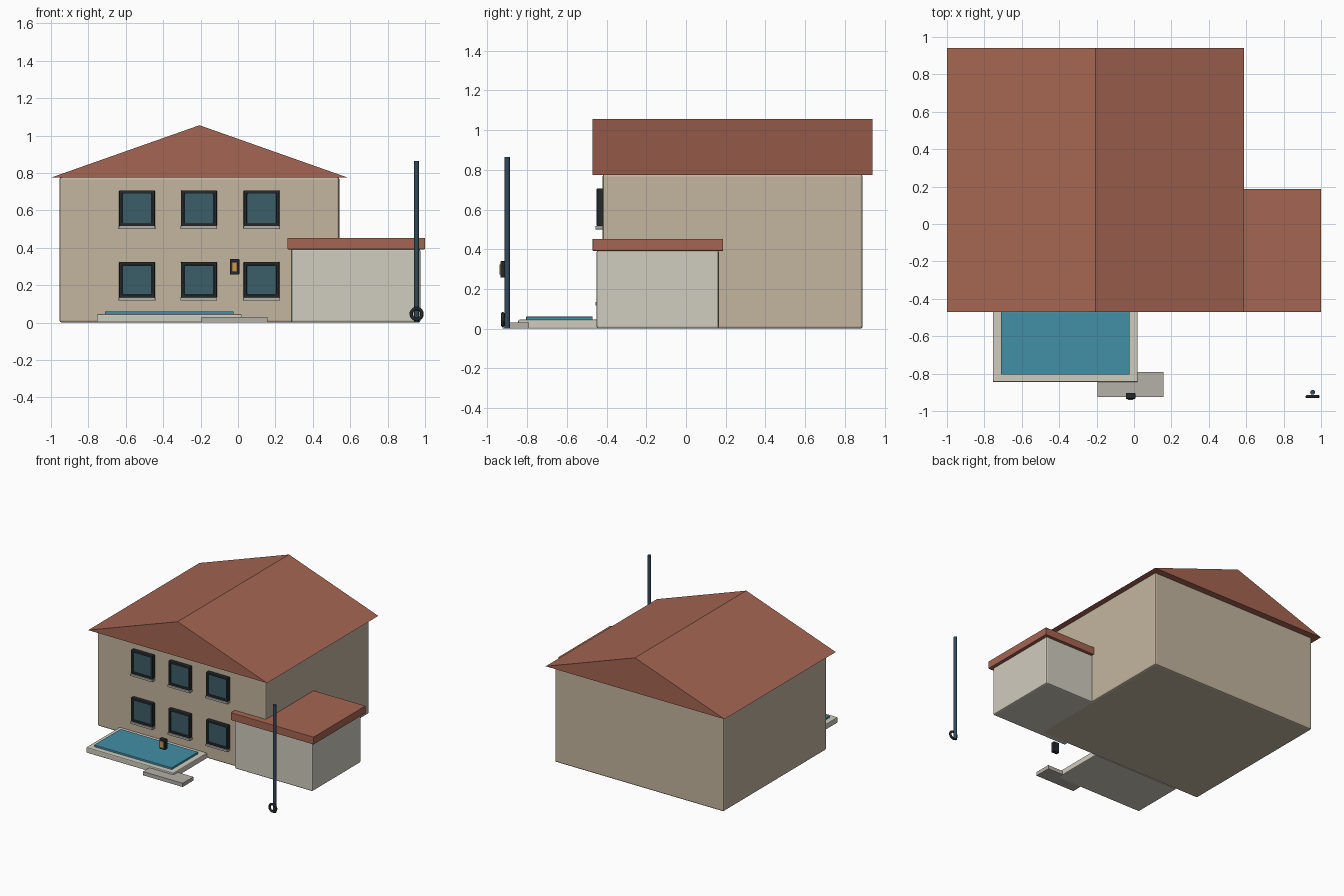
import bpy, bmesh, math
from mathutils import Vector

if "Cube" in bpy.data.objects:
    bpy.data.objects.remove(bpy.data.objects["Cube"])


def material(name, hexcode):
    m = bpy.data.materials.new(name)
    rgb = [int(hexcode[i:i + 2], 16) / 255 for i in (0, 2, 4)]
    lin = [c / 12.92 if c <= 0.04045 else ((c + 0.055) / 1.055) ** 2.4 for c in rgb]
    m.diffuse_color = (*lin, 1)
    m.use_nodes = True
    m.node_tree.nodes["Principled BSDF"].inputs["Base Color"].default_value = m.diffuse_color
    return m


WALL = material("wall_plaster", "C4B59F")
PALE = material("pale_plaster", "D0CCBF")
ROOF = material("roof_tile", "A56552")
DARK = material("dark_frame", "24282C")
GLASS = material("window_glass", "3B5D68")
STONE = material("stone", "B5B1A8")
WATER = material("pool_water", "428FA6")
METAL = material("pole_metal", "34495A")
GOLD = material("lamp_glow", "C79A4E")


def finish(name, bm, mat, bevel=0, segments=2):
    bmesh.ops.recalc_face_normals(bm, faces=bm.faces[:])
    me = bpy.data.meshes.new(name)
    bm.to_mesh(me)
    bm.free()
    ob = bpy.data.objects.new(name, me)
    bpy.context.collection.objects.link(ob)
    me.materials.append(mat)
    if bevel:
        mod = ob.modifiers.new("Bevel", "BEVEL")
        mod.width = bevel
        mod.segments = segments
    return ob


def box(name, x, y, z, mat, bevel=0):
    """Box from (min, max) ranges."""
    bm = bmesh.new()
    bmesh.ops.create_cube(bm, size=1)
    for v in bm.verts:
        v.co = Vector([(r[0] + r[1]) / 2 + c * (r[1] - r[0]) for c, r in zip(v.co, (x, y, z))])
    return finish(name, bm, mat, bevel)


def ring_frame(name, cx, cz, outer, inner, y, mat, bevel):
    """Square picture frame facing -y."""
    bm = bmesh.new()
    signs = [(-1, -1), (1, -1), (1, 1), (-1, 1)]
    loops = [[bm.verts.new((cx + sx * h, yy, cz + sz * h)) for sx, sz in signs]
             for h, yy in ((outer, y[0]), (inner, y[0]), (inner, y[1]), (outer, y[1]))]
    for a in range(4):
        p, q = loops[a], loops[(a + 1) % 4]
        for i in range(4):
            j = (i + 1) % 4
            bm.faces.new((p[i], p[j], q[j], q[i]))
    return finish(name, bm, mat, bevel)


# Main house body and side wing
box("house_walls", (-0.955, 0.542), (-0.42, 0.89), (0, 0.778), WALL, 0.012)
box("wing_walls", (0.285, 0.975), (-0.45, 0.165), (0, 0.395), PALE, 0.01)
box("wing_roof", (0.265, 1.0), (-0.47, 0.187), (0.392, 0.452), ROOF, 0.002)

# Gable roof: triangle extruded along y
bm = bmesh.new()
tri = [bm.verts.new((x, -0.47, z)) for x, z in ((-1.0, 0.775), (0.587, 0.775), (-0.206, 1.055))]
face = bm.faces.new(tri)
ext = bmesh.ops.extrude_face_region(bm, geom=[face])
bmesh.ops.translate(bm, vec=(0, 1.41, 0),
                    verts=[g for g in ext["geom"] if isinstance(g, bmesh.types.BMVert)])
finish("gable_roof", bm, ROOF)

# Windows in two rows of three
for r, cz in enumerate((0.228, 0.611)):
    for c, cx in enumerate((-0.54, -0.209, 0.126)):
        tag = f"{r + 1}_{c + 1}"
        ring_frame("window_frame_" + tag, cx, cz, 0.096, 0.078, (-0.45, -0.415), DARK, 0.005)
        box("window_glass_" + tag, (cx - 0.082, cx + 0.082), (-0.441, -0.415),
            (cz - 0.082, cz + 0.082), GLASS, 0.004)
        box("window_sill_" + tag, (cx - 0.098, cx + 0.098), (-0.457, -0.415),
            (cz - 0.111, cz - 0.094), STONE, 0.002)

# Pool with raised deck, and entry step
box("pool_deck", (-0.755, 0.02), (-0.845, -0.42), (0, 0.045), PALE, 0.006)
box("pool_water", (-0.712, -0.024), (-0.805, -0.47), (0.03, 0.06), WATER, 0.002)
box("entry_step", (-0.195, 0.157), (-0.925, -0.79), (0, 0.03), STONE)

# Small lamp box
box("lamp_box", (-0.044, 0.007), (-0.935, -0.903), (0.257, 0.34), DARK, 0.004)
box("lamp_panel", (-0.034, -0.004), (-0.94, -0.93), (0.273, 0.323), GOLD, 0.002)

# Tall pole
bpy.ops.mesh.primitive_cylinder_add(vertices=16, radius=0.013, depth=0.865, location=(0.955, -0.9, 0.4325))
pole = bpy.context.object
pole.name = "pole"
pole.data.materials.append(METAL)
bpy.ops.object.shade_smooth_by_angle(angle=math.radians(40))

# Ring at the pole foot
bpy.ops.mesh.primitive_torus_add(major_segments=32, minor_segments=10, major_radius=0.029,
                                 minor_radius=0.009, location=(0.955, -0.923, 0.046),
                                 rotation=(math.pi / 2, 0, 0))
ring = bpy.context.object
ring.name = "pole_ring"
ring.data.materials.append(DARK)
bpy.ops.object.shade_smooth_by_angle(angle=math.radians(60))
